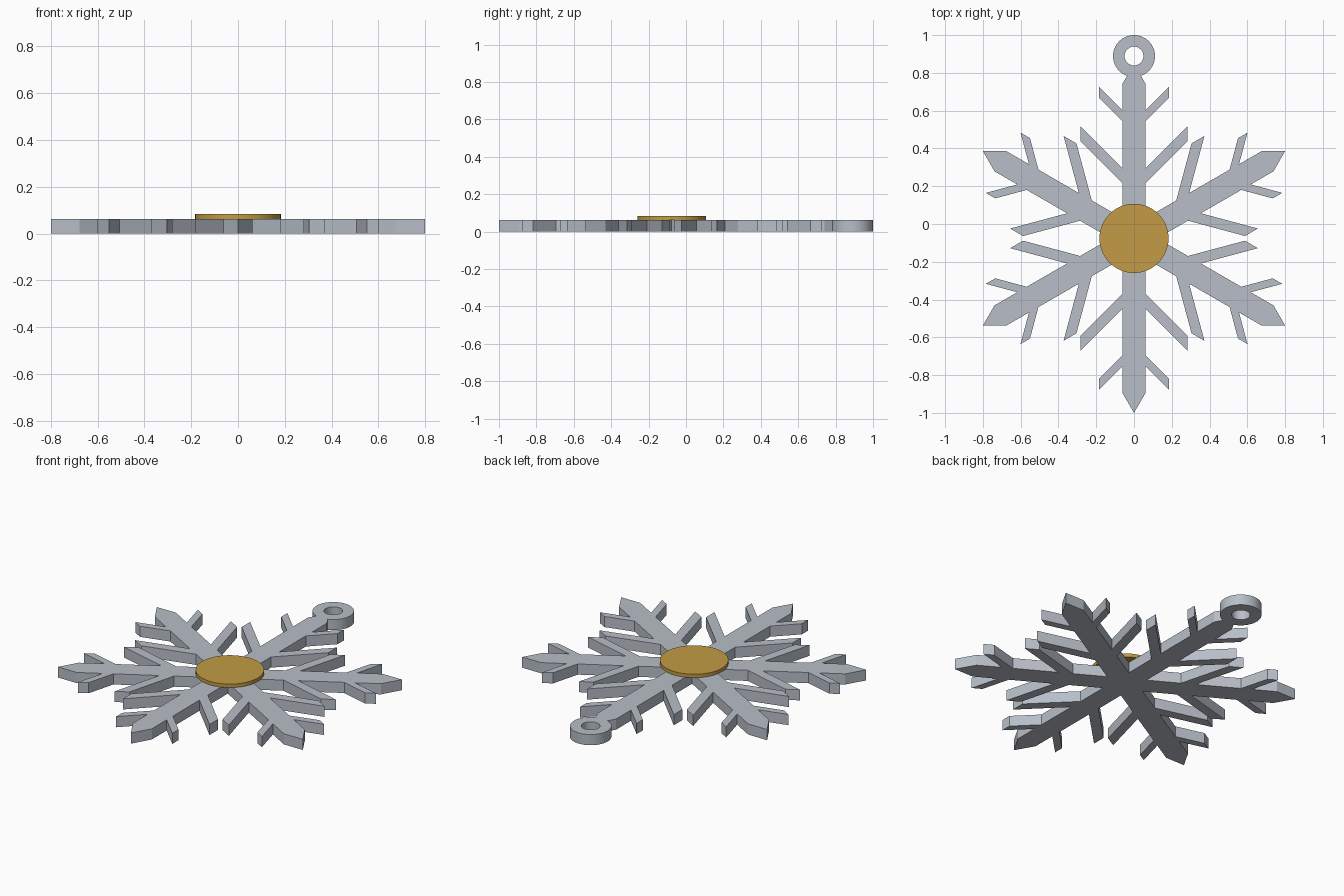
import bpy, bmesh, math

if "Cube" in bpy.data.objects:
    bpy.data.objects.remove(bpy.data.objects["Cube"])

THICK = 0.063      # snowflake thickness
CY = -0.076        # y of the snowflake centre
RING_Y, RING_R, HOLE_R = 0.889, 0.111, 0.05


def material(name, rgb):
    m = bpy.data.materials.new(name)
    m.diffuse_color = (*rgb, 1)
    m.use_nodes = True
    m.node_tree.nodes["Principled BSDF"].inputs["Base Color"].default_value = m.diffuse_color
    return m


silver = material("silver", (0.48, 0.52, 0.58))
gold = material("gold", (0.54, 0.33, 0.06))

# Half of one arm: (distance along arm, sideways offset), with two side branches
HALF = [(0.107, 0.062), (0.294, 0.062), (0.515, 0.283), (0.594, 0.283), (0.373, 0.062),
        (0.62, 0.062), (0.742, 0.184), (0.80, 0.184), (0.678, 0.062), (0.817, 0.062)]
TIP = (0.924, 0.0)


def place(r, w, a):
    return (r * math.cos(a) - w * math.sin(a), CY + r * math.sin(a) + w * math.cos(a))


def arc(radius, start, end, n):
    return [(radius * math.cos(start + (end - start) * i / n),
             RING_Y + radius * math.sin(start + (end - start) * i / n)) for i in range(n + 1)]


# Outline of six arms; the back arm ends in the hanging ring instead of a point
outline = []
for k in range(6):
    a = math.radians(30 + 60 * k)
    outline += [place(r, -w, a) for r, w in HALF]
    if k == 1:
        outline += arc(RING_R, math.radians(-70.6), math.radians(250.6), 56)
    else:
        outline.append(place(*TIP, a))
    outline += [place(r, w, a) for r, w in reversed(HALF[1:])]
hole = arc(HOLE_R, 0, math.tau, 48)[:-1]

# Snowflake body: filled flat curve with thickness
curve = bpy.data.curves.new("snowflake", "CURVE")
curve.dimensions = "2D"
curve.fill_mode = "BOTH"
curve.extrude = THICK / 2
for pts in (outline, hole):
    s = curve.splines.new("POLY")
    s.points.add(len(pts) - 1)
    for p, (x, y) in zip(s.points, pts):
        p.co = (x, y, 0, 1)
    s.use_cyclic_u = True
flake = bpy.data.objects.new("snowflake", curve)
bpy.context.collection.objects.link(flake)
bpy.context.view_layer.objects.active = flake
flake.select_set(True)
bpy.ops.object.convert(target="MESH")
flake = bpy.context.object

bm = bmesh.new()
bm.from_mesh(flake.data)
bmesh.ops.remove_doubles(bm, verts=bm.verts, dist=0.0002)
bmesh.ops.translate(bm, verts=bm.verts, vec=(0, 0, THICK / 2))
bmesh.ops.recalc_face_normals(bm, faces=bm.faces)
bm.to_mesh(flake.data)
bm.free()
flake.data.materials.clear()
flake.data.materials.append(silver)
bpy.ops.object.shade_smooth_by_angle(angle=math.radians(25))

# Gold disc on top of the centre
bpy.ops.mesh.primitive_cylinder_add(vertices=64, radius=0.183, depth=0.021,
                                    location=(0, CY, THICK + 0.0105))
disc = bpy.context.object
disc.name = "centre_disc"
disc.data.materials.append(gold)
bpy.ops.object.shade_smooth_by_angle(angle=math.radians(25))
